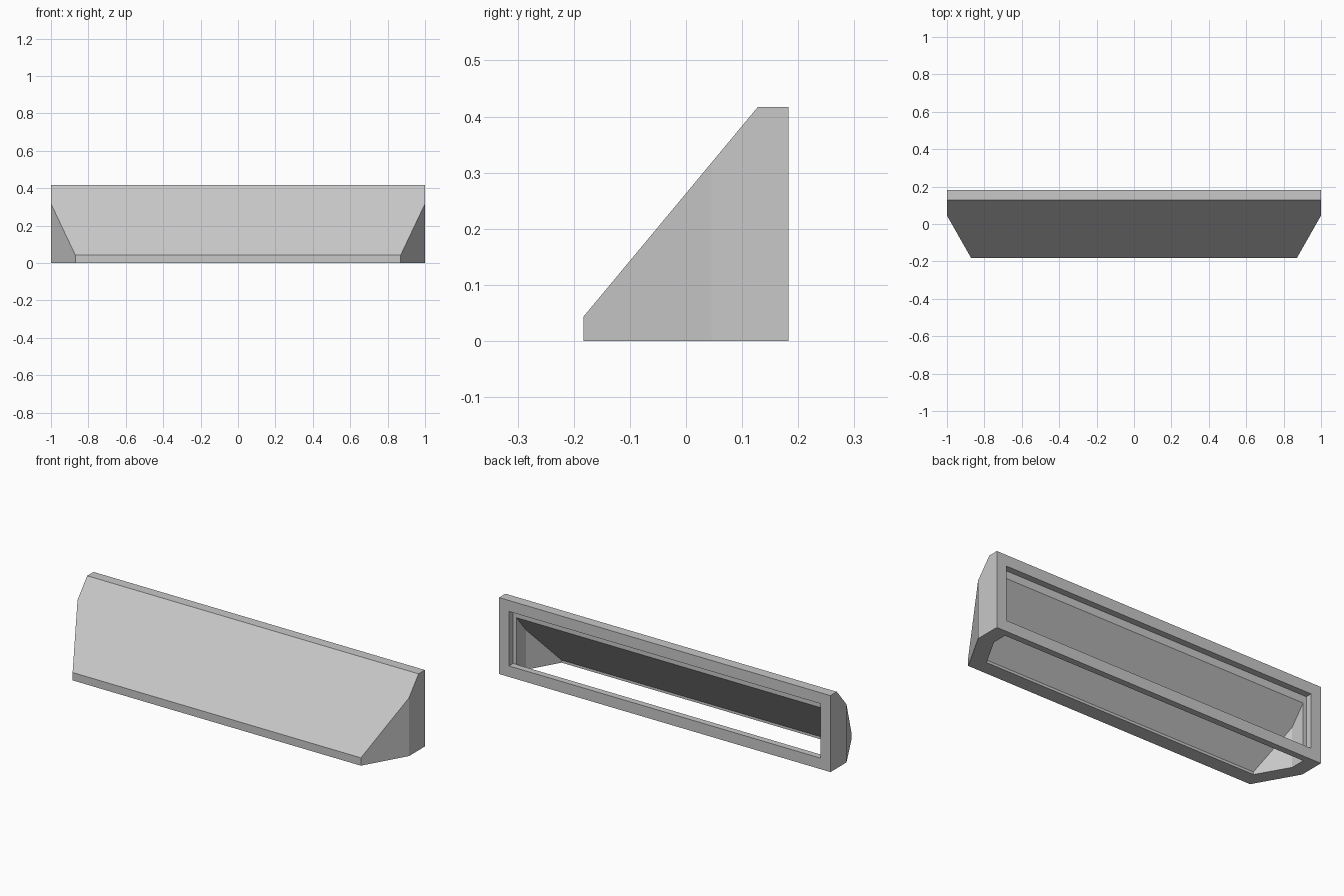
import bpy, bmesh
from math import hypot
from mathutils import Vector

if "Cube" in bpy.data.objects:
    bpy.data.objects.remove(bpy.data.objects["Cube"])

# Main dimensions
FRONT, BACK, HEIGHT = -0.183, 0.183, 0.417
CORNER = 0.045            # where the straight sides turn inward
FRONT_HALF = 0.87
LIP, CREST = 0.043, 0.128  # slope start height and slope end depth
WALL = 0.08
REBATE = 0.035

run, rise = CREST - FRONT, HEIGHT - LIP
slope_normal = Vector((0, -rise, run)).normalized()
slope_point = Vector((0, FRONT, LIP))

grey = bpy.data.materials.new("light_grey")
grey.use_nodes = True
colour = (0.58, 0.58, 0.58, 1)
grey.diffuse_color = colour
grey.node_tree.nodes["Principled BSDF"].inputs["Base Color"].default_value = colour


def prism(name, half_plan, bottom, top, inset=None):
    """Extrude a mirrored plan upward; optionally trim it by the inset slope."""
    plan = half_plan + [(-x, y) for x, y in reversed(half_plan)]
    bm = bmesh.new()
    base = bm.faces.new([bm.verts.new((x, y, bottom)) for x, y in plan])
    out = bmesh.ops.extrude_face_region(bm, geom=[base])
    verts = [v for v in out["geom"] if isinstance(v, bmesh.types.BMVert)]
    bmesh.ops.translate(bm, verts=verts, vec=(0, 0, top - bottom))
    if inset is not None:
        cut = bmesh.ops.bisect_plane(
            bm, geom=bm.verts[:] + bm.edges[:] + bm.faces[:],
            plane_co=slope_point - slope_normal * inset,
            plane_no=slope_normal, clear_outer=True)
        edges = [e for e in cut["geom_cut"] if isinstance(e, bmesh.types.BMEdge)]
        bmesh.ops.contextual_create(bm, geom=edges)
    bmesh.ops.recalc_face_normals(bm, faces=bm.faces[:])
    mesh = bpy.data.meshes.new(name)
    bm.to_mesh(mesh)
    bm.free()
    mesh.materials.append(grey)
    obj = bpy.data.objects.new(name, mesh)
    bpy.context.collection.objects.link(obj)
    return obj


def subtract(target, cutter):
    mod = target.modifiers.new(cutter.name, 'BOOLEAN')
    mod.operation, mod.solver, mod.object = 'DIFFERENCE', 'EXACT', cutter
    bpy.context.view_layer.objects.active = target
    bpy.ops.object.modifier_apply(modifier=mod.name)
    bpy.data.objects.remove(cutter)


# Sloped outer shell with angled cheeks
housing = prism("housing", [(FRONT_HALF, FRONT), (1, CORNER), (1, BACK)],
                0, HEIGHT, inset=0)

# Cavity parallel to the outer walls, open underneath
taper = (1 - FRONT_HALF) / (CORNER - FRONT)
side_shift = WALL * hypot(1, taper)
inner_front, inner_back = FRONT + WALL, BACK - REBATE
inner_half = 1 - WALL
front_half = FRONT_HALF + taper * WALL - side_shift
inner_corner = inner_front + (inner_half - front_half) / taper
cavity = prism("cavity_cutter",
               [(front_half, inner_front), (inner_half, inner_corner),
                (inner_half, inner_back)], -0.1, HEIGHT, inset=WALL)
subtract(housing, cavity)

# Rebated opening in the back frame
opening = prism("opening_cutter", [(0.94, inner_back - 0.0005), (0.94, 0.3)],
                0.06, HEIGHT - 0.06)
subtract(housing, opening)
